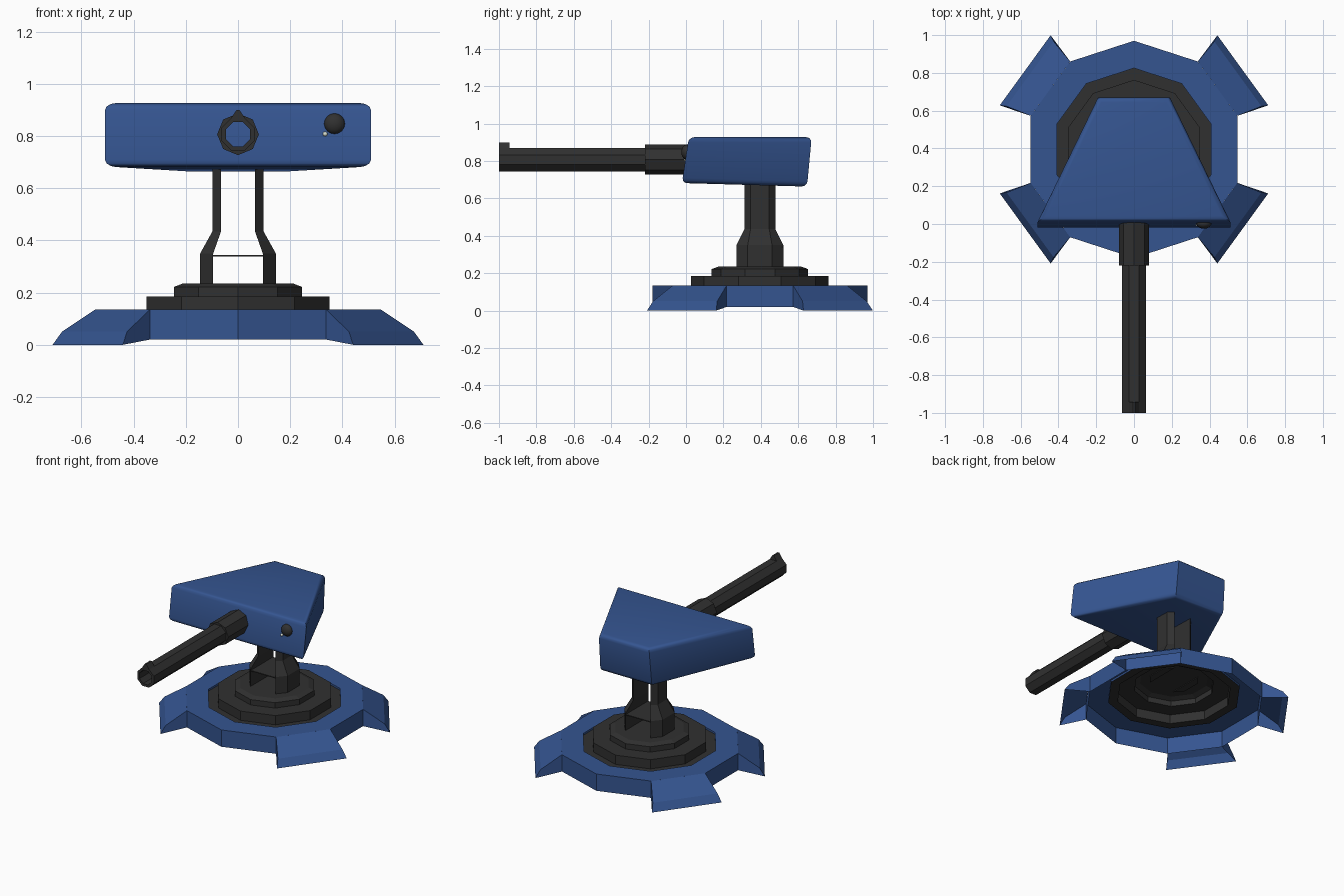
import bpy, bmesh
from math import sin, cos, pi, radians
from mathutils import Matrix

if "Cube" in bpy.data.objects:
    bpy.data.objects.remove(bpy.data.objects["Cube"])

CY = 0.395  # y of the turret's vertical axis


def material(name, rgb):
    m = bpy.data.materials.new(name)
    m.diffuse_color = (*rgb, 1)
    m.use_nodes = True
    m.node_tree.nodes["Principled BSDF"].inputs["Base Color"].default_value = m.diffuse_color
    return m


BLUE = material("blue_paint", (0.035, 0.09, 0.28))
DARK = material("dark_metal", (0.03, 0.03, 0.03))
PALE = material("pale_lens", (0.7, 0.75, 0.65))


def finish(name, bm, mat, angle=None):
    bmesh.ops.recalc_face_normals(bm, faces=bm.faces[:])
    me = bpy.data.meshes.new(name)
    bm.to_mesh(me)
    bm.free()
    me.materials.append(mat)
    ob = bpy.data.objects.new(name, me)
    bpy.context.collection.objects.link(ob)
    if angle:
        bpy.context.view_layer.objects.active = ob
        ob.select_set(True)
        bpy.ops.object.shade_smooth_by_angle(angle=radians(angle))
        ob.select_set(False)
    return ob


def loft(bm, rings, caps=(False, False)):
    """Join equal-length point loops with quads."""
    loops = [[bm.verts.new(p) for p in r] for r in rings]
    n = len(loops[0])
    for a, b in zip(loops, loops[1:]):
        for i in range(n):
            j = (i + 1) % n
            bm.faces.new((a[i], a[j], b[j], b[i]))
    if caps[0]:
        bm.faces.new(loops[0])
    if caps[1]:
        bm.faces.new(loops[-1])


def circle(n, r, start):
    return [(r * cos(start + 2 * pi * i / n), r * sin(start + 2 * pi * i / n)) for i in range(n)]


def tier(name, profile, mat, cap):
    """Ten-sided turned shell around the turret axis."""
    bm = bmesh.new()
    loft(bm, [[(x, y + CY, z) for x, y in circle(10, r, pi / 2)] for r, z in profile], (False, cap))
    return finish(name, bm, mat)


def tube(name, profile, start):
    """Eight-sided tube along y."""
    bm = bmesh.new()
    loft(bm, [[(x, y, z + 0.807) for x, z in circle(8, r, start)] for r, y in profile])
    return finish(name, bm, DARK)


# Base deck and stepped turntable
tier("base_deck", [(0.575, 0.02), (0.575, 0.135), (0.43, 0.135), (0.43, 0.122)], BLUE, False)
tier("turntable", [(0.43, 0.122), (0.368, 0.122), (0.368, 0.185), (0.258, 0.185),
                   (0.258, 0.222), (0.222, 0.235)], DARK, True)

# Four flared feet, open underneath
for k, deg in enumerate((36, 144, 216, 324)):
    bm = bmesh.new()
    prof = [(0.547, 0.178, 0.02), (0.547, 0.178, 0.135), (0.68, 0.212, 0.05), (0.712, 0.229, 0.0)]
    L, R = ([bm.verts.new((u, s * t, z)) for u, t, z in prof] for s in (1, -1))
    bm.faces.new(L)
    bm.faces.new(R)
    for i in (1, 2):
        bm.faces.new((L[i], L[i + 1], R[i + 1], R[i]))
    bm.transform(Matrix.Translation((0, CY, 0)) @ Matrix.Rotation(radians(deg), 4, 'Z'))
    finish(f"foot_{k + 1}", bm, BLUE)

# Twin support arms: chamfered section tapering upward
LOW = (0.095, 0.145, 0.125, 0.065)
HIGH = (0.065, 0.098, 0.083, 0.05)
for side, s in (("left", -1), ("right", 1)):
    bm = bmesh.new()
    rings = []
    for (xi, xo, yi, yo), z in ((LOW, 0.23), (LOW, 0.35), (HIGH, 0.435), (HIGH, 0.70)):
        rings.append([(s * x, CY + y, z) for x, y in ((xi, -yi), (xo, -yo), (xo, yo), (xi, yi))])
    loft(bm, rings, (True, True))
    finish(f"support_arm_{side}", bm, DARK)

# Thin web between the arms
bm = bmesh.new()
bmesh.ops.create_cube(bm, size=1)
bm.transform(Matrix.Translation((0, CY, 0.341)) @ Matrix.Diagonal((0.2, 0.24, 0.006, 1)))
finish("arm_web", bm, DARK)

# Wedge-shaped head with rounded upper and lower rims
bm = bmesh.new()
loft(bm, [[(-0.51, -0.022, 0.682), (0.51, -0.022, 0.682), (0.195, 0.647, 0.663), (-0.195, 0.647, 0.663)],
          [(-0.51, 0.015, 0.927), (0.51, 0.015, 0.927), (0.19, 0.672, 0.927), (-0.19, 0.672, 0.927)]],
     (True, True))
rims = [e for e in bm.edges if abs(e.verts[0].co.z - e.verts[1].co.z) < 0.1]
bmesh.ops.bevel(bm, geom=rims, offset=0.028, segments=3, profile=0.5, affect='EDGES')
finish("head", bm, BLUE, 35)

# Hollow barrel, collar and front sight
tube("barrel", [(0.05, -0.02), (0.05, -1.0), (0.0675, -1.0), (0.0675, -0.2)], pi / 8)
tube("barrel_collar", [(0.06, -0.22), (0.08, -0.22), (0.08, 0.03)], 0)
bm = bmesh.new()
loft(bm, [[(-0.027, y, 0.868), (0.027, y, 0.868), (0.006, y, 0.9), (-0.006, y, 0.9)]
          for y in (-1.0, -0.943)], (True, True))
finish("front_sight", bm, DARK)


# Sensor dome and small lamp on the front of the head
def dome(name, loc, r, depth, mat):
    bm = bmesh.new()
    bmesh.ops.create_uvsphere(bm, u_segments=16, v_segments=10, radius=1)
    bm.transform(Matrix.Translation(loc) @ Matrix.Diagonal((r, depth, r, 1))
                 @ Matrix.Rotation(pi / 2, 4, 'X'))
    finish(name, bm, mat, 40)


dome("sensor_dome", (0.37, 0.003, 0.847), 0.04, 0.028, DARK)
dome("indicator_lamp", (0.334, -0.003, 0.808), 0.009, 0.009, PALE)
